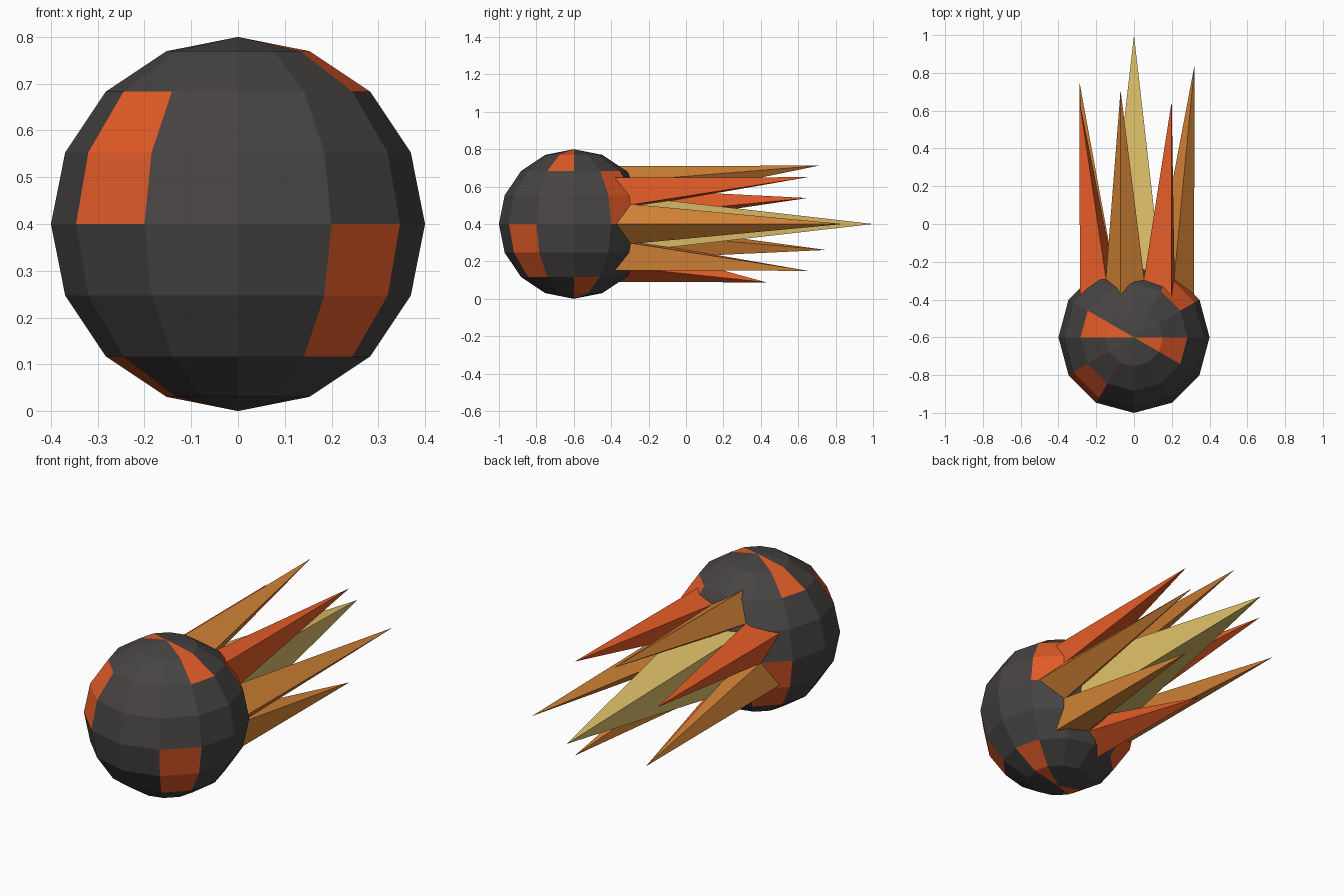
import bpy, bmesh, math
from mathutils import Vector

if "Cube" in bpy.data.objects:
    bpy.data.objects.remove(bpy.data.objects["Cube"])


def material(name, rgb):
    m = bpy.data.materials.new(name)
    m.diffuse_color = (*rgb, 1)
    m.use_nodes = True
    m.node_tree.nodes["Principled BSDF"].inputs["Base Color"].default_value = m.diffuse_color
    return m


charcoal = material("charcoal rock", (0.063, 0.056, 0.056))
red = material("ember red", (0.78, 0.107, 0.021))
orange = material("flame orange", (0.67, 0.235, 0.038))
yellow = material("flame yellow", (0.71, 0.515, 0.14))


def add_object(name, bm, mats):
    bmesh.ops.recalc_face_normals(bm, faces=bm.faces)
    mesh = bpy.data.meshes.new(name)
    bm.to_mesh(mesh)
    bm.free()
    for m in mats:
        mesh.materials.append(m)
    obj = bpy.data.objects.new(name, mesh)
    bpy.context.collection.objects.link(obj)
    return obj


# Rock: 12 x 8 faceted sphere with glowing patches, one column per pair of rows
R, CZ, CY = 0.4, 0.4, -0.6
bm = bmesh.new()
bmesh.ops.create_uvsphere(bm, u_segments=12, v_segments=8, radius=R)
patch_column = [5, 1, 4, 0]   # from the top band down, repeated on the far side
for f in bm.faces:
    c = f.calc_center_median()
    column = int(math.degrees(math.atan2(c.y, c.x)) % 360 // 30)
    polar = math.degrees(math.acos(c.z / c.length))
    band = min(3, int(polar // 45))
    f.material_index = int(column % 6 == patch_column[band])
bmesh.ops.translate(bm, verts=bm.verts, vec=(0, CY, CZ))
add_object("rock", bm, [charcoal, red])


def flame(name, centre, radius, turn, tip, mat):
    """Four-sided spike pointing backwards from a base square to a tip."""
    bm = bmesh.new()
    base = []
    for k in range(4):
        a = turn + k * math.pi / 2
        base.append(bm.verts.new(Vector(centre) + radius * Vector((math.cos(a), 0, math.sin(a)))))
    top = bm.verts.new(tip)
    bm.faces.new(base)
    for k in range(4):
        bm.faces.new((base[k], base[(k + 1) % 4], top))
    add_object(name, bm, [mat])


# Flame tail: one large middle spike and a ring of seven leaning outwards
BASE_Y = -0.42
flame("middle_flame", (0, BASE_Y, CZ), 0.23, math.pi / 4, (0, 1.0, CZ), yellow)
for i, tip_y in enumerate([0.84, 0.65, 0.71, 0.65, 0.75, 0.43, 0.65]):
    a = i * math.tau / 7
    dx, dz = math.cos(a), math.sin(a)
    flame(f"outer_flame_{i + 1}", (0.2 * dx, BASE_Y, CZ + 0.2 * dz), 0.118, a,
          (0.32 * dx, tip_y, CZ + 0.32 * dz), red if i % 2 else orange)
